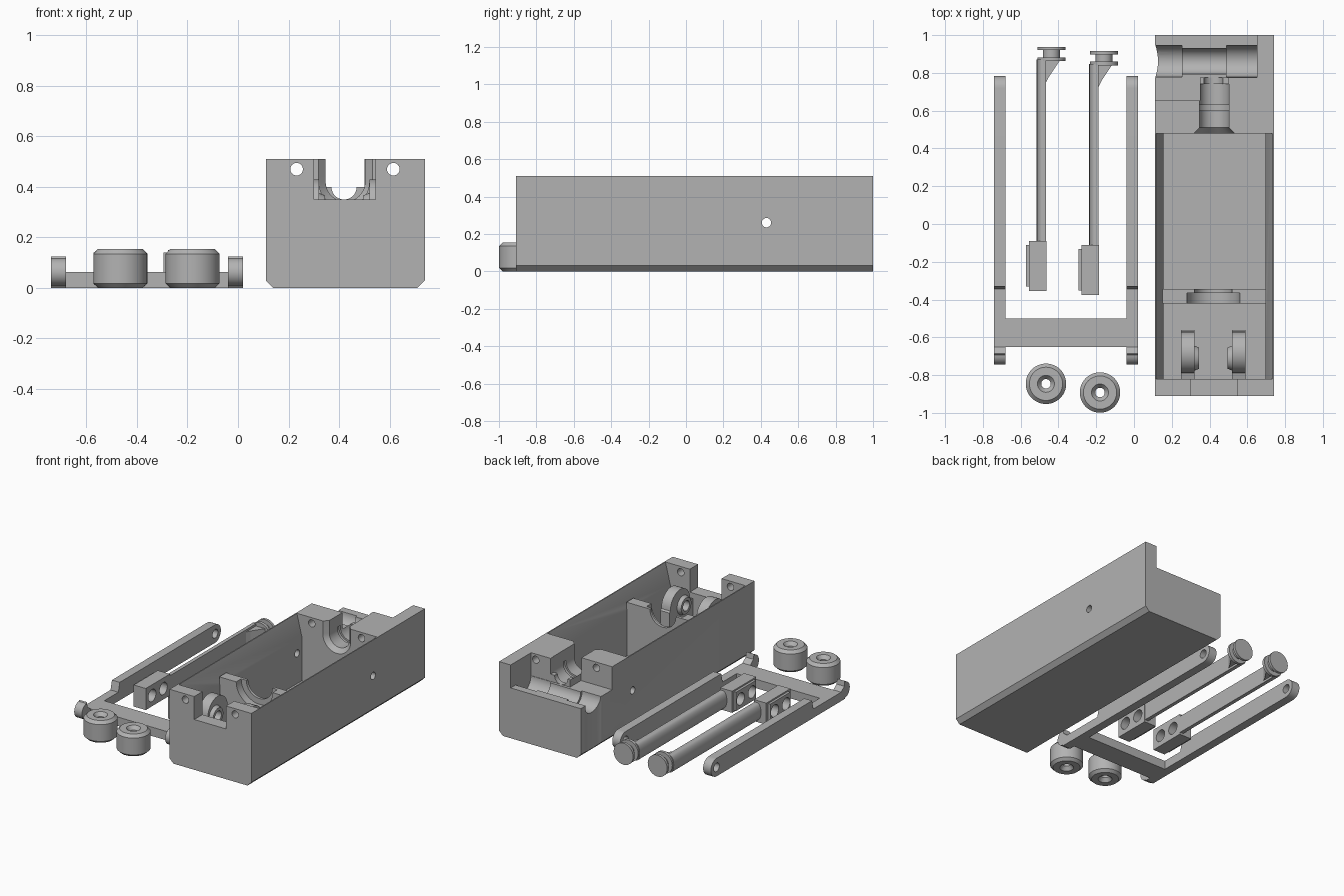
import bpy, bmesh, math
from mathutils import Vector

if "Cube" in bpy.data.objects:
    bpy.data.objects.remove(bpy.data.objects["Cube"])

grey = bpy.data.materials.new("machined_grey")
grey.diffuse_color = (0.45, 0.45, 0.45, 1)
grey.use_nodes = True
grey.node_tree.nodes["Principled BSDF"].inputs["Base Color"].default_value = grey.diffuse_color


def finish(name, bm):
    bmesh.ops.recalc_face_normals(bm, faces=bm.faces)
    me = bpy.data.meshes.new(name)
    bm.to_mesh(me)
    bm.free()
    ob = bpy.data.objects.new(name, me)
    bpy.context.collection.objects.link(ob)
    me.materials.append(grey)
    return ob


def prism(name, pts, axis, a, b, scale=1.0, pivot=(0, 0)):
    """Extrude a 2D outline along an axis; the far end may be scaled."""
    bm = bmesh.new()
    place = {'x': lambda u, v, t: (t, u, v),
             'y': lambda u, v, t: (u, t, v),
             'z': lambda u, v, t: (u, v, t)}[axis]
    near = [bm.verts.new(place(u, v, a)) for u, v in pts]
    far = [bm.verts.new(place(pivot[0] + (u - pivot[0]) * scale,
                              pivot[1] + (v - pivot[1]) * scale, b)) for u, v in pts]
    bm.faces.new(near)
    bm.faces.new(far[::-1])
    n = len(pts)
    for i in range(n):
        bm.faces.new((near[i], near[(i + 1) % n], far[(i + 1) % n], far[i]))
    return finish(name, bm)


def box(name, x, y, z):
    return prism(name, [(x[0], y[0]), (x[1], y[0]), (x[1], y[1]), (x[0], y[1])], 'z', *z)


def arc(u, v, r, a0, a1, n=16):
    return [(u + r * math.cos(math.radians(a0 + (a1 - a0) * i / n)),
             v + r * math.sin(math.radians(a0 + (a1 - a0) * i / n))) for i in range(n + 1)]


def rod(name, axis, u, v, r, a, b, n=32, scale=1.0):
    return prism(name, arc(u, v, r, 0, 360, n)[:-1], axis, a, b, scale, (u, v))


def trough(name, axis, u, v, r, a, b, top=0.6):
    """U-shaped channel, open upward."""
    return prism(name, arc(u, v, r, 180, 360, 24) + [(u + r, top), (u - r, top)], axis, a, b)


def combine(target, others, op='DIFFERENCE'):
    for o in others:
        m = target.modifiers.new("cut", 'BOOLEAN')
        m.operation, m.object, m.solver = op, o, 'EXACT'
        bpy.context.view_layer.update()
        dg = bpy.context.evaluated_depsgraph_get()
        me = bpy.data.meshes.new_from_object(target.evaluated_get(dg))
        target.modifiers.clear()
        target.data = me
        bpy.data.objects.remove(o)
    return target


def smooth(ob):
    bpy.ops.object.select_all(action='DESELECT')
    ob.select_set(True)
    bpy.context.view_layer.objects.active = ob
    bpy.ops.object.shade_smooth_by_angle(angle=math.radians(30))


# Housing: chamfered block, cavity with tapered wall tops
CX = 0.425
housing = prism("housing", [(0.14, 0), (0.71, 0), (0.74, 0.03), (0.74, 0.51),
                            (0.11, 0.51), (0.11, 0.03)], 'y', -0.91, 1.0)
cavity = prism("cavity", [(0.155, 0.05), (0.695, 0.05), (0.695, 0.36), (0.735, 0.52),
                          (0.115, 0.52), (0.155, 0.36)], 'y', -0.82, 0.48)
combine(housing, [cavity])

# Cross wall and axle brackets inside the cavity
wall = box("cross_wall", (0.15, 0.70), (-0.42, -0.345), (0.04, 0.42))
combine(wall, [trough("collar_seat", 'y', 0.42, 0.42, 0.14, -0.43, -0.365),
               trough("shaft_seat", 'y', 0.42, 0.42, 0.10, -0.40, -0.33)])
combine(housing, [wall], 'UNION')
for x0, x1, b0, b1 in ((0.25, 0.32, 0.31, 0.345), (0.52, 0.59, 0.53, 0.495)):
    side = [(-0.83, 0.04), (-0.56, 0.04), (-0.56, 0.31)] + arc(-0.68, 0.32, 0.11, 0, 180) + [(-0.83, 0.31)]
    bracket = prism("axle_bracket", side, 'x', x0, x1)
    boss = rod("bracket_boss", 'x', -0.71, 0.31, 0.07, b0, b1, scale=0.8)
    combine(bracket, [boss], 'UNION')
    combine(bracket, [rod("axle_hole", 'x', -0.71, 0.31, 0.035, 0.2, 0.65)])
    combine(housing, [bracket], 'UNION')

# Cuts in the housing: front notch, rear steps, bores and screw holes
cuts = [
    box("front_notch", (0.30, 0.545), (-0.95, -0.81), (0.35, 0.6)),
    box("rear_step", (0.0, 0.65), (0.775, 1.1), (0.35, 0.6)),
    box("rear_corner_step", (0.0, 0.35), (0.655, 0.80), (0.35, 0.6)),
    trough("cross_bore_left", 'x', 0.862, 0.35, 0.084, 0.0, 0.255),
    trough("cross_bore_mid", 'x', 0.862, 0.35, 0.068, 0.25, 0.495),
    trough("cross_bore_right", 'x', 0.862, 0.35, 0.084, 0.49, 0.65),
    trough("shaft_bore", 'y', CX, 0.42, 0.078, 0.47, 0.74),
    trough("shaft_bore_end", 'y', CX - 0.005, 0.40, 0.05, 0.73, 0.80),
    box("shaft_slot", (0.345, 0.50), (0.70, 0.79), (0.40, 0.6)),
    trough("seal_groove", 'y', CX, 0.42, 0.09, 0.60, 0.63, 0.43),
    prism("shaft_flare", arc(CX, 0.42, 0.112, 180, 360, 24) + [(CX + 0.112, 0.6), (CX - 0.112, 0.6)],
          'y', 0.475, 0.512, 0.68, (CX, 0.42)),
    rod("side_groove", 'z', -0.135, 0.862, 0.262, -0.1, 0.6, 96),
    rod("side_hole", 'x', 0.43, 0.26, 0.025, 0.0, 0.9, 24),
    rod("screw_hole_left", 'y', 0.232, 0.47, 0.025, -1.0, 1.1, 24),
    rod("screw_hole_right", 'y', 0.615, 0.47, 0.025, -1.0, 0.9, 24),
]
combine(housing, cuts)

# Rocker frame: two arms with rounded eyes, joined by a crossbar
frame = box("frame_crossbar", (-0.70, 0.0), (-0.65, -0.50), (0, 0.062))
for x0, x1, inner in ((-0.74, -0.68, -0.675), (-0.04, 0.02, -0.045)):
    r = 0.0625
    outline = ([(-0.69, 0), (0.72, 0)] + arc(0.72, r, r, -90, 90)[1:]
               + [(-0.33, 0.125), (-0.345, 0.062), (-0.65, 0.062), (-0.685, 0.09), (-0.69, 0.125)]
               + arc(-0.69, r, 0.055, 95, 265))
    arm = prism("frame_arm", outline, 'x', x0, x1)
    combine(arm, [rod("arm_eye", 'x', 0.72, r, 0.03, x0 - 0.1, x1 + 0.1, 24)])
    combine(frame, [arm], 'UNION')
frame.name = "rocker_frame"
smooth(housing)
smooth(frame)

# Push levers: drilled block, half-round bar, grooved end disc
for i, (dx, dy) in enumerate(((0, 0), (0.278, -0.022))):
    block = box(f"lever_block_{i}", (-0.555 + dx, -0.462 + dx), (-0.355 + dy, -0.09 + dy), (0, 0.15))
    tab = box("lever_pad", (-0.572 + dx, -0.55 + dx), (-0.33 + dy, -0.11 + dy), (0.01, 0.14))
    combine(block, [tab], 'UNION')
    combine(block, [rod("block_hole", 'x', y + dy, 0.075, 0.042, -1, 0.3) for y in (-0.285, -0.16)])
    bar = [(-0.465, 0.015), (-0.465, 0.135), (-0.485, 0.135)] + arc(-0.485, 0.075, 0.06, 100, 260, 14)
    bar = [(max(u, -0.515) + dx if v in (0.015, 0.135) else -0.485 + (u + 0.485) * 0.5 + dx, v)
           for u, v in bar]
    smooth(prism(f"lever_bar_{i}", bar, 'y', -0.10 + dy, 0.87 + dy))
    prism(f"lever_flare_{i}", [(-0.47 + dx, 0.74 + dy), (-0.45 + dx, 0.78 + dy), (-0.39 + dx, 0.87 + dy),
                               (-0.47 + dx, 0.87 + dy)], 'z', 0.03, 0.12)
    for k, (r, y0, y1) in enumerate(((0.075, 0.862, 0.882), (0.045, 0.882, 0.925), (0.075, 0.92, 0.938))):
        smooth(rod(f"lever_disc_{i}_{k}", 'y', -0.437 + dx, 0.075, r, y0 + dy, y1 + dy))
    smooth(block)

# Rollers: turned profile with a countersunk through hole
profile = [(0.025, 0.025), (0.045, 0), (0.088, 0), (0.107, 0.018), (0.107, 0.135),
           (0.088, 0.155), (0.045, 0.155), (0.025, 0.13)]
for i, (x, y) in enumerate(((-0.466, -0.846), (-0.18, -0.892))):
    bm = bmesh.new()
    n = 48
    rings = [[bm.verts.new((x + r * math.cos(math.tau * k / n), y + r * math.sin(math.tau * k / n), z))
              for r, z in profile] for k in range(n)]
    for k in range(n):
        p, q = rings[k], rings[(k + 1) % n]
        for j in range(len(profile)):
            m = (j + 1) % len(profile)
            bm.faces.new((p[j], q[j], q[m], p[m]))
    smooth(finish(f"roller_{i}", bm))
